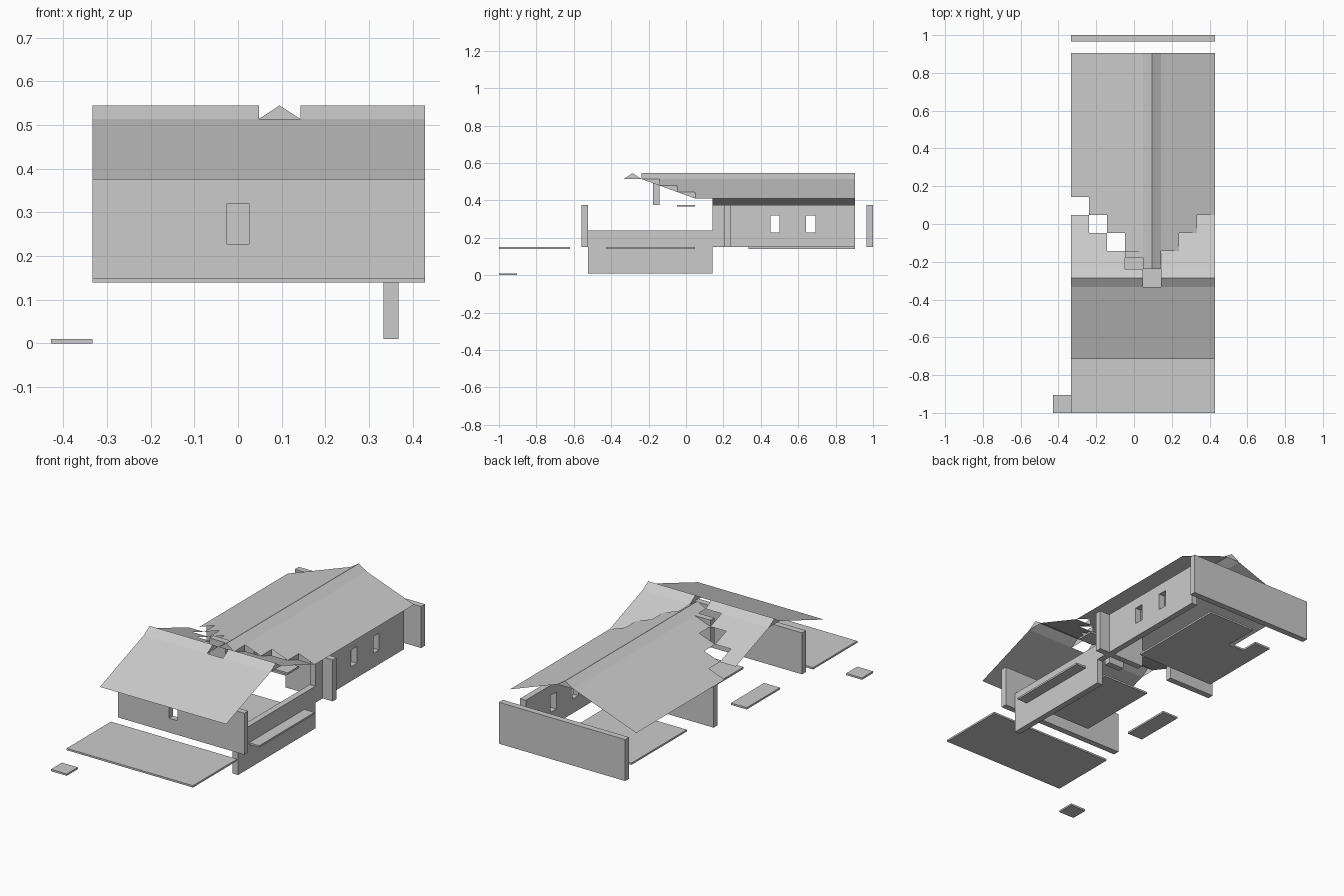
import bpy, bmesh

if "Cube" in bpy.data.objects:
    bpy.data.objects.remove(bpy.data.objects["Cube"])

U = 2 / 21                      # plan module
T = 0.034                       # wall thickness
FLOOR, EAVE = 0.15, 0.376       # wall bottom / top
CAP, RIDGE = 0.514, 0.545       # ridge cap base / peak
DROP = 0.0346                   # roof fall per module
X0, X1 = -3.5 * U, 4.5 * U


def mesh_object(name, bm):
    bmesh.ops.remove_doubles(bm, verts=bm.verts, dist=1e-5)
    me = bpy.data.meshes.new(name)
    bm.to_mesh(me)
    bm.free()
    ob = bpy.data.objects.new(name, me)
    bpy.context.collection.objects.link(ob)
    return ob


def add_box(bm, x0, x1, y0, y1, z0, z1):
    vs = bmesh.ops.create_cube(bm, size=1)['verts']
    for v in vs:
        v.co.x = x1 if v.co.x > 0 else x0
        v.co.y = y1 if v.co.y > 0 else y0
        v.co.z = z1 if v.co.z > 0 else z0


def boxes(name, *dims):
    bm = bmesh.new()
    for d in dims:
        add_box(bm, *d)
    return mesh_object(name, bm)


def cut(ob, *dims):
    for d in dims:
        c = boxes("window_cutter", d)
        c.hide_render = True
        c.hide_viewport = True
        m = ob.modifiers.new("window", 'BOOLEAN')
        m.object = c
        m.solver = 'EXACT'


def face(bm, *pts):
    bm.faces.new([bm.verts.new(p) for p in pts])


# floor slabs
boxes("front_porch", (X0, X1, -1, -6.5 * U, 0.14, FLOOR))
boxes("entry_step", (X0 - U, X0, -1, -9.5 * U, 0, 0.01))
boxes("middle_floor", (-.5 * U, 2.5 * U, -4.5 * U, .5 * U, 0.14, FLOOR))
boxes("left_floor", (X0, X0 + U, -3.5 * U, -.5 * U, 0.14, FLOOR))
boxes("right_ledge", (3.5 * U, X1, -4.5 * U, .5 * U, 0.14, FLOOR))
boxes("rear_floor",
      (-2.5 * U, 2.5 * U, 3.5 * U, 7.5 * U, 0.14, FLOOR),
      (-2.5 * U, -1.5 * U, 7.5 * U, 8.5 * U, 0.14, FLOOR),
      (-.5 * U, 2.5 * U, 7.5 * U, 9.5 * U, 0.14, FLOOR))
boxes("ceiling_plate", (2.5 * U, 3.5 * U, -.5 * U, .5 * U, 0.366, EAVE))

# walls
front = boxes("front_wall", (X0, X1, -5.5 * U - T, -5.5 * U, FLOOR, EAVE))
cut(front, (-.025, .025, -.7, -.4, .228, .32))
boxes("back_wall", (X0, X1, 1 - T, 1, FLOOR, EAVE))
right = boxes("right_wall", (3.5 * U, 3.5 * U + T, 1.5 * U, 9.5 * U, FLOOR, EAVE))
cut(right, *[(.3, .4, y - .025, y + .025, .228, .32) for y in (5 * U, 7 * U)])
boxes("cross_wall",
      (X0, -.5 * U, 2.5 * U - T, 2.5 * U, FLOOR, EAVE),
      (1.5 * U, X1, 2.5 * U - T, 2.5 * U, FLOOR, EAVE))
boxes("low_side_wall", (3.5 * U, 3.5 * U + T, -5.5 * U, 1.5 * U, 0.01, 0.24))
boxes("gable_block", (-.5 * U, .5 * U, -1.5 * U - T, -1.5 * U, EAVE, CAP))

# main roof: ridge cap plus strips that start later further from the ridge
END = 9.5 * U
bm = bmesh.new()
for s, n in ((-1, 4), (1, 3)):
    a, b = U, U + s * U / 2
    y = -2.5 * U
    face(bm, (a, y, RIDGE), (b, y, CAP), (b, END, CAP), (a, END, RIDGE))
    for i in range(n):
        y = (i - 1.5) * U
        a, b = U + s * (i + .5) * U, U + s * (i + 1.5) * U
        za, zb = CAP - i * DROP, CAP - (i + 1) * DROP
        face(bm, (a, y, za), (b, y, zb), (b, END, zb), (a, END, za))
for y in (-2.5 * U, END):
    face(bm, (.5 * U, y, CAP), (1.5 * U, y, CAP), (U, y, RIDGE))
bmesh.ops.recalc_face_normals(bm, faces=bm.faces)
mesh_object("main_roof", bm)

# front roof: ridge runs sideways, rear slope is stepped along the valleys
R = -3 * U
bm = bmesh.new()
face(bm, (X0, R - 4.5 * U, EAVE), (X1, R - 4.5 * U, EAVE),
     (X1, R - U / 2, CAP), (X0, R - U / 2, CAP))
for x0, x1 in ((X0, .5 * U), (1.5 * U, X1)):
    for s in (-1, 1):
        y = R + s * U / 2
        face(bm, (x0, y, CAP), (x1, y, CAP), (x1, R, RIDGE), (x0, R, RIDGE))
    for x in (x0, x1):
        face(bm, (x, R - U / 2, CAP), (x, R + U / 2, CAP), (x, R, RIDGE))
for x, n in ((-3.5, 3), (-2.5, 2), (-1.5, 1), (1.5, 1), (2.5, 2), (3.5, 3)):
    a, b = x * U, (x + 1) * U
    for i in range(n):
        y0, y1 = (i - 2.5) * U, (i - 1.5) * U
        z0, z1 = CAP - i * DROP, CAP - (i + 1) * DROP
        face(bm, (a, y0, z0), (b, y0, z0), (b, y1, z1), (a, y1, z1))
    if x > 0:
        # small triangle closing the valley step
        face(bm, (a, y0, z0), (a, y1, z1), (a, y1, z0))
mesh_object("front_roof", bm)
